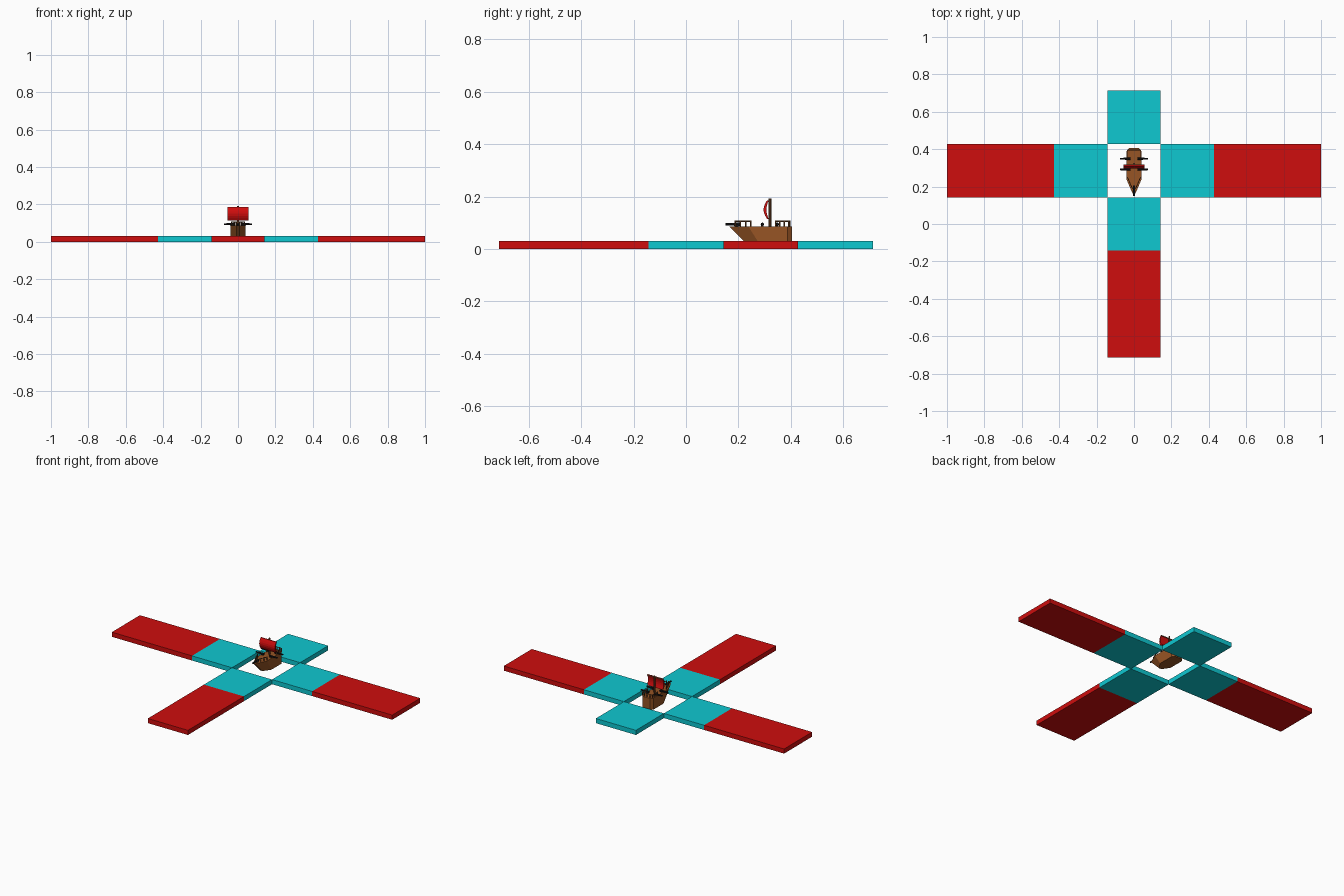
import bpy, bmesh, math
from mathutils import Vector

if "Cube" in bpy.data.objects:
    bpy.data.objects.remove(bpy.data.objects["Cube"])


def material(name, rgb):
    m = bpy.data.materials.new(name)
    m.diffuse_color = (*rgb, 1)
    m.use_nodes = True
    m.node_tree.nodes["Principled BSDF"].inputs["Base Color"].default_value = m.diffuse_color
    return m


RED = material("red", (0.62, 0.004, 0.004))
CYAN = material("cyan", (0.0045, 0.58, 0.64))
BROWN = material("hull brown", (0.31, 0.09, 0.018))
WOOD = material("dark wood", (0.16, 0.055, 0.018))
BLACK = material("black", (0.008, 0.008, 0.009))


def finish(name, bm, mat):
    bmesh.ops.recalc_face_normals(bm, faces=bm.faces)
    me = bpy.data.meshes.new(name)
    bm.to_mesh(me)
    bm.free()
    me.materials.append(mat)
    ob = bpy.data.objects.new(name, me)
    bpy.context.collection.objects.link(ob)
    return ob


def box(name, lo, hi, mat):
    bm = bmesh.new()
    bmesh.ops.create_cube(bm, size=1)
    for v in bm.verts:
        v.co = [lo[i] if v.co[i] < 0 else hi[i] for i in range(3)]
    return finish(name, bm, mat)


def rod(name, a, b, r1, r2, mat, sides=8):
    a, b = Vector(a), Vector(b)
    bm = bmesh.new()
    bmesh.ops.create_cone(bm, cap_ends=True, segments=sides, radius1=r1,
                          radius2=r2, depth=(b - a).length)
    turn = (b - a).to_track_quat('Z', 'Y')
    for v in bm.verts:
        v.co = turn @ v.co + (a + b) / 2
    return finish(name, bm, mat)


def loft(name, rings, mat):
    bm = bmesh.new()
    loops = [[bm.verts.new(p) for p in ring] for ring in rings]
    n = len(loops[0])
    for a, b in zip(loops, loops[1:]):
        for i in range(n):
            j = (i + 1) % n
            bm.faces.new((a[i], a[j], b[j], b[i]))
    bm.faces.new(loops[0])
    bm.faces.new(loops[-1])
    return finish(name, bm, mat)


# Cross of flat board tiles around an open square
c = 1 / 7
H = 0.03
tiles = [
    ("left_outer_tile", -7, 1, -3, 3, RED),
    ("left_inner_tile", -3, 1, -1, 3, CYAN),
    ("right_inner_tile", 1, 1, 3, 3, CYAN),
    ("right_outer_tile", 3, 1, 7, 3, RED),
    ("back_tile", -1, 3, 1, 5, CYAN),
    ("front_inner_tile", -1, -1, 1, 1, CYAN),
    ("front_outer_tile", -1, -5, 1, -1, RED),
]
for name, x0, y0, x1, y1, mat in tiles:
    box(name, (x0 * c, y0 * c, 0), (x1 * c, y1 * c, H), mat)

# Ship hull: pointed bow raking forward, chamfered stern
Z0, DECK = 0.012, 0.086


def outline(z, bow, shoulder):
    half = [(0.008, bow), (0.04, shoulder), (0.04, 0.388), (0.028, 0.405)]
    pts = half + [(-x, y) for x, y in reversed(half)]
    return [(x, y, z) for x, y in pts]


loft("hull", [outline(Z0, 0.238, 0.285), outline(DECK, 0.164, 0.238)], BROWN)

# Railings at bow and stern: posts with a top rail
for s in (-1, 1):
    bow_pts = [(s * (0.008 + 0.026 * t), 0.188 + 0.06 * t) for t in (0, 1 / 3, 2 / 3, 1)]
    stern_pts = [(s * 0.036, y) for y in (0.342, 0.359, 0.376, 0.393)]
    for part, pts in (("bow", bow_pts), ("stern", stern_pts)):
        for x, y in pts:
            rod(part + "_rail_post", (x, y, DECK - 0.002), (x, y, 0.109),
                0.0028, 0.0028, WOOD, 6)
        rod(part + "_rail", (*pts[0], 0.106), (*pts[-1], 0.106), 0.0025, 0.0025, WOOD, 6)
for x in (-0.02, 0, 0.02):
    rod("stern_rail_post", (x, 0.396, DECK - 0.002), (x, 0.396, 0.109), 0.0028, 0.0028, WOOD, 6)
rod("stern_cross_rail", (-0.036, 0.395, 0.106), (0.036, 0.395, 0.106), 0.0025, 0.0025, WOOD, 6)

# Guns: two each side and one over the bow
for s in (-1, 1):
    for y in (0.292, 0.349):
        rod("side_gun", (s * 0.02, y, 0.094), (s * 0.076, y, 0.094), 0.0065, 0.0045, BLACK)
        box("side_gun_base", (s * 0.029 - 0.007, y - 0.005, DECK - 0.002),
            (s * 0.029 + 0.007, y + 0.005, 0.092), BLACK)
rod("bow_gun", (0, 0.205, 0.094), (0, 0.150, 0.094), 0.0065, 0.0045, BLACK)
box("bow_gun_base", (-0.005, 0.186, DECK - 0.002), (0.005, 0.200, 0.092), BLACK)

# Mast and yards
rod("mast", (0, 0.321, DECK - 0.002), (0, 0.321, 0.192), 0.006, 0.005, WOOD)
rod("upper_yard", (-0.056, 0.315, 0.182), (0.056, 0.315, 0.182), 0.003, 0.003, WOOD, 6)

# Sail: billowing forward sheet, thickest low down
front, back = [], []
for i in range(7):
    t = i / 6
    bulge = 0.018 * math.sin(math.pi * min(1, 0.08 + t * 0.84))
    z = 0.185 - 0.07 * t
    front.append((0.314 - bulge, z))
    back.append((0.318 - bulge * 0.6, z))
ring = front + back[::-1]
loft("sail", [[(x, y, z) for y, z in ring] for x in (-0.056, 0.056)], RED)
